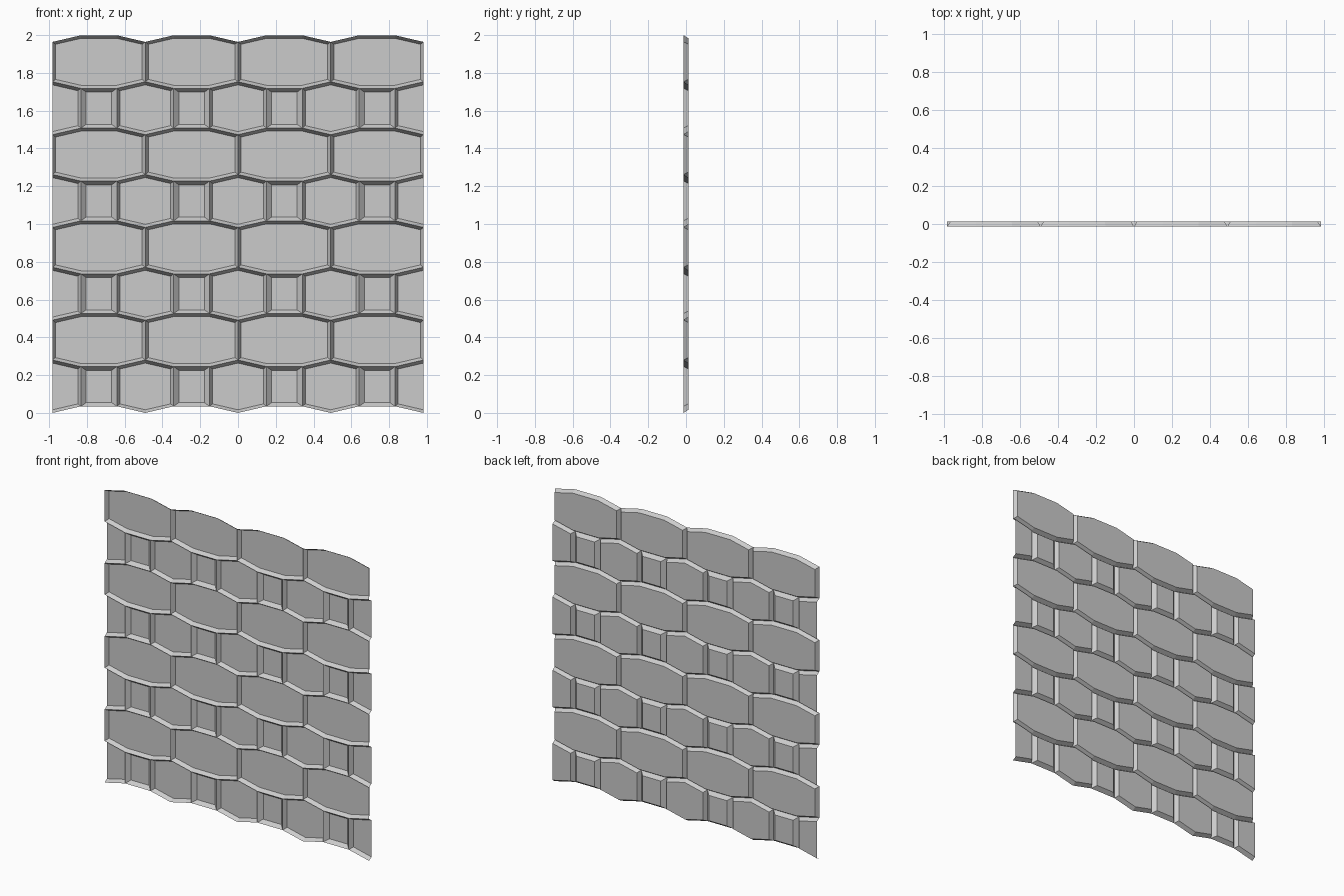
import bpy
import bmesh
from mathutils import Vector
from mathutils.geometry import intersect_line_line_2d

cube = bpy.data.objects.get("Cube")
if cube:
    bpy.data.objects.remove(cube, do_unlink=True)

PITCH = 0.491      # spacing of columns and of row pairs
FLAT = 0.095       # half width of the level part of each seam
RISE = 0.035       # height of the seam's sloping part
SHORT = 0.245      # top of the short rows at a square
DEPTH = 0.013      # half thickness of the panel
BEVEL = 0.016
EDGE = 2 * PITCH   # half width of the panel

grey = bpy.data.materials.new("plain_grey")
grey.use_nodes = True
colour = (0.6, 0.6, 0.6, 1)
grey.diffuse_color = colour
grey.node_tree.nodes["Principled BSDF"].inputs["Base Color"].default_value = colour


def inset(points, gaps):
    """Move every edge of a convex outline inward by its own gap."""
    lines = []
    for i, a in enumerate(points):
        b = points[(i + 1) % len(points)]
        d = (b - a).normalized()
        shift = Vector((-d.y, d.x)) * gaps[i]
        lines.append((a + shift, d))
    result = []
    for i, (a, d) in enumerate(lines):
        p, e = lines[i - 1]
        t = (a - p).cross(d) / e.cross(d)
        result.append(p + e * t)
    return result


def add_pan(bm, outline, gaps):
    """Open tray: rim at the front, sloping walls, flat floor at the back."""
    points = [Vector(p) for p in outline]
    rim = [bm.verts.new((p.x, -DEPTH, p.y)) for p in points]
    floor = [bm.verts.new((p.x, DEPTH, p.y)) for p in inset(points, gaps)]
    bm.faces.new(floor)
    n = len(rim)
    for i in range(n):
        j = (i + 1) % n
        if gaps[i] > 0:
            bm.faces.new((rim[i], rim[j], floor[j], floor[i]))
    for v in rim:
        if not v.link_faces:
            bm.verts.remove(v)


def finish(name, bm):
    bmesh.ops.remove_doubles(bm, verts=bm.verts, dist=0.0001)
    mesh = bpy.data.meshes.new(name)
    bm.to_mesh(mesh)
    bm.free()
    mesh.materials.append(grey)
    bpy.context.collection.objects.link(bpy.data.objects.new(name, mesh))


broad, square, hexes = bmesh.new(), bmesh.new(), bmesh.new()
for row in range(4):
    z = row * PITCH
    low, high = z + RISE, z + SHORT
    tip = high + RISE
    top = z + PITCH

    for col in range(4):
        c = (col - 1.5) * PITCH
        l, r = c - FLAT, c + FLAT
        left, right = c - PITCH / 2, c + PITCH / 2
        # Broad eight-sided tiles
        add_pan(broad, [(left, tip), (l, high), (r, high), (right, tip),
                        (right, top), (r, top + RISE), (l, top + RISE), (left, top)],
                [BEVEL] * 8)
        # Small squares under the level seams
        add_pan(square, [(l, low), (r, low), (r, high), (l, high)],
                [0.02, 0.028, 0.02, 0.028])

    # Hexagons between the squares, halved at the panel's two sides
    half = PITCH / 2 - FLAT
    for col in range(5):
        c = (col - 2) * PITCH
        if col == 0:
            add_pan(hexes, [(c, z), (c + half, low), (c + half, high), (c, tip)],
                    [BEVEL, BEVEL, BEVEL, 0])
        elif col == 4:
            add_pan(hexes, [(c - half, low), (c, z), (c, tip), (c - half, high)],
                    [BEVEL, 0, BEVEL, BEVEL])
        else:
            add_pan(hexes, [(c - half, low), (c, z), (c + half, low),
                            (c + half, high), (c, tip), (c - half, high)],
                    [BEVEL] * 6)

finish("broad_tiles", broad)
finish("square_tiles", square)
finish("hexagon_tiles", hexes)
